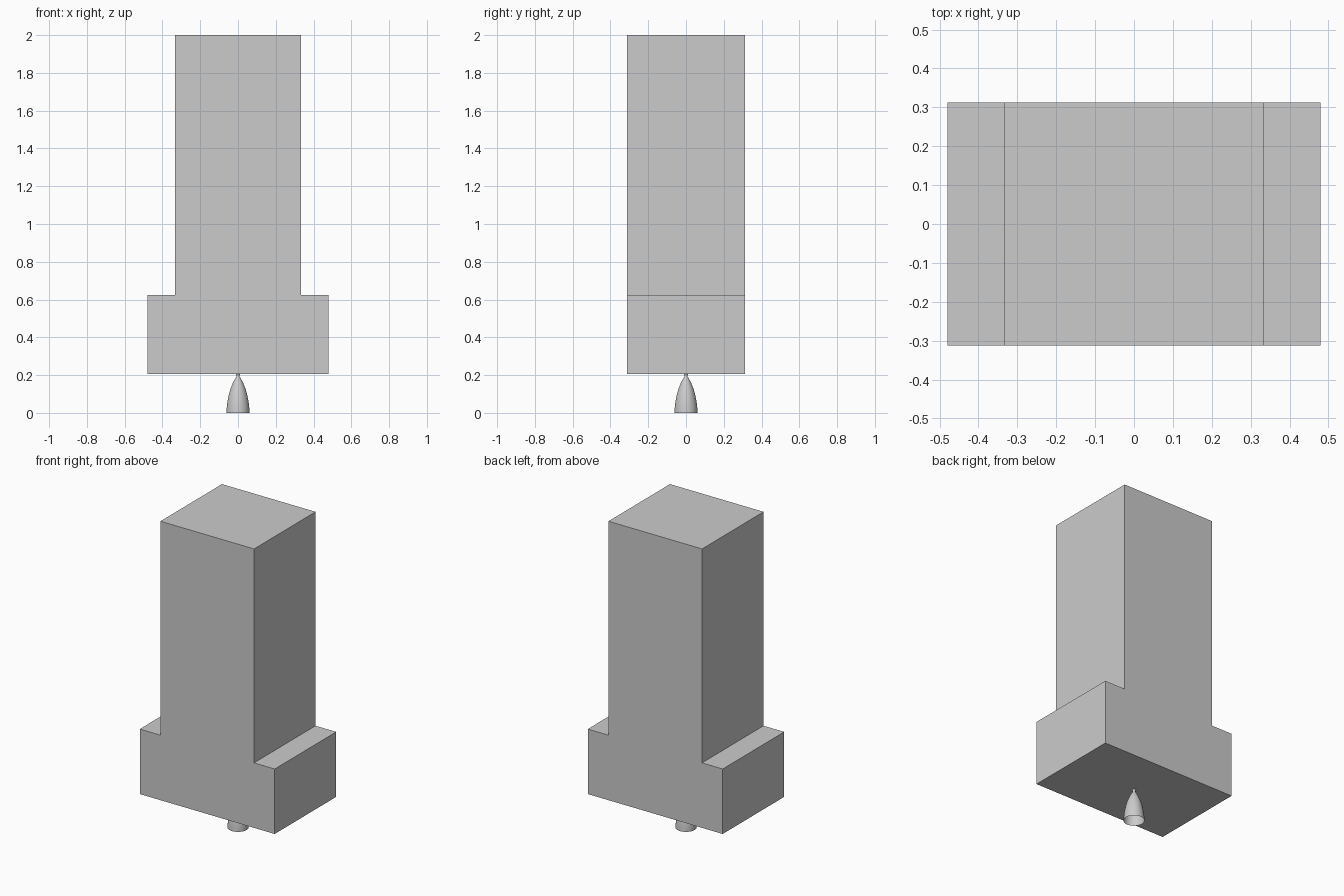
import bpy
import bmesh
from math import radians

cube = bpy.data.objects.get("Cube")
if cube:
    bpy.data.objects.remove(cube, do_unlink=True)

# One plain grey
grey = bpy.data.materials.new("light_grey")
grey.use_nodes = True
colour = (0.6, 0.6, 0.6, 1)
grey.diffuse_color = colour
grey.node_tree.nodes["Principled BSDF"].inputs["Base Color"].default_value = colour


def add_object(name, bm):
    mesh = bpy.data.meshes.new(name)
    bm.to_mesh(mesh)
    bm.free()
    mesh.materials.append(grey)
    obj = bpy.data.objects.new(name, mesh)
    bpy.context.collection.objects.link(obj)
    return obj


# Body: stepped outline, mirrored in x and extruded front to back
DEPTH = 0.625
half = [(0.48, 0.206), (0.48, 0.624), (0.333, 0.624), (0.333, 2.0)]
outline = half + [(-x, z) for x, z in reversed(half)]
bm = bmesh.new()
front = bm.faces.new([bm.verts.new((x, -DEPTH / 2, z)) for x, z in outline])
side = bmesh.ops.extrude_face_region(bm, geom=[front])
moved = [v for v in side["geom"] if isinstance(v, bmesh.types.BMVert)]
bmesh.ops.translate(bm, verts=moved, vec=(0, DEPTH, 0))
bmesh.ops.recalc_face_normals(bm, faces=bm.faces)
add_object("stepped_body", bm)

# Engine nozzle: open bell with a narrow throat, spun around z
bell = [(0.061, 0), (0.06, 0.025), (0.056, 0.06), (0.049, 0.095), (0.039, 0.13),
        (0.026, 0.162), (0.015, 0.182), (0.008, 0.193), (0.008, 0.198), (0.012, 0.206)]
bm = bmesh.new()
points = [bm.verts.new((r, 0, z)) for r, z in bell]
edges = [bm.edges.new(pair) for pair in zip(points, points[1:])]
bmesh.ops.spin(bm, geom=points + edges, cent=(0, 0, 0), axis=(0, 0, 1),
               angle=radians(360), steps=48)
bmesh.ops.remove_doubles(bm, verts=bm.verts, dist=0.0001)
bmesh.ops.recalc_face_normals(bm, faces=bm.faces)
nozzle = add_object("engine_nozzle", bm)

bpy.context.view_layer.objects.active = nozzle
nozzle.select_set(True)
bpy.ops.object.shade_smooth_by_angle(angle=radians(40))
